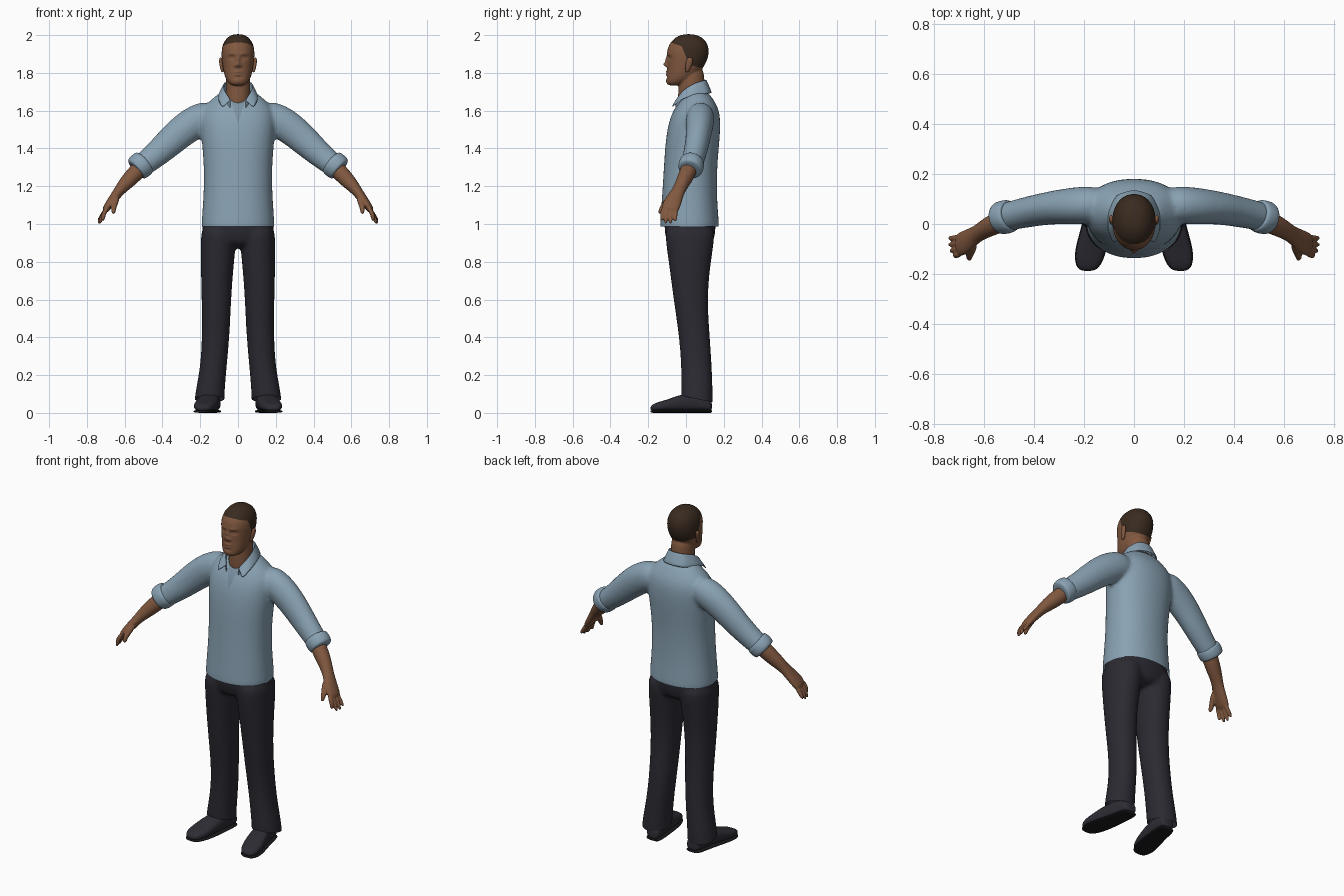
import bpy, bmesh, math
from mathutils import Vector

if "Cube" in bpy.data.objects:
    bpy.data.objects.remove(bpy.data.objects["Cube"])


def material(name, rgb):
    m = bpy.data.materials.new(name)
    m.use_nodes = True
    m.diffuse_color = (*rgb, 1)
    bsdf = next(n for n in m.node_tree.nodes if n.type == 'BSDF_PRINCIPLED')
    bsdf.inputs["Base Color"].default_value = (*rgb, 1)
    bsdf.inputs["Roughness"].default_value = 0.8
    return m


SHIRT = material("blue_shirt", (0.25, 0.36, 0.45))
UNDER = material("undershirt_blue", (0.20, 0.29, 0.37))
TROUSER = material("dark_trousers", (0.024, 0.023, 0.032))
SKIN = material("brown_skin", (0.22, 0.098, 0.050))
HAIR = material("dark_hair", (0.042, 0.024, 0.014))
SHOE = material("shoe_leather", (0.026, 0.025, 0.034))
SOLE = material("shoe_sole", (0.010, 0.010, 0.012))


def upright(rows):
    """Horizontal rings from rows of z, centre x, half width, front y, back y."""
    return [(Vector((cx, (f + b) / 2, z)), Vector((rx, 0, 0)), Vector((0, (b - f) / 2, 0)))
            for z, cx, rx, f, b in rows]


def limb(path):
    """Rings across a path of x, y, z, half width, half thickness."""
    pts = [Vector(p[:3]) for p in path]
    rings = []
    for i, p in enumerate(path):
        t = (pts[min(i + 1, len(pts) - 1)] - pts[max(i - 1, 0)]).normalized()
        u = Vector((0, 1, 0))
        u = (u - t * u.dot(t)).normalized()
        rings.append((pts[i], u * p[3], t.cross(u) * p[4]))
    return rings


def loft(bm, rings, side=1, n=16, power=2.0):
    loops = []
    for c, u, v in rings:
        loop = []
        for k in range(n):
            a = math.tau * k / n
            ca, sa = math.cos(a), math.sin(a)
            p = c + u * math.copysign(abs(ca) ** (2 / power), ca) \
                  + v * math.copysign(abs(sa) ** (2 / power), sa)
            loop.append(bm.verts.new((p.x * side, p.y, p.z)))
        loops.append(loop)
    for a, b in zip(loops, loops[1:]):
        for k in range(n):
            bm.faces.new((a[k], a[(k + 1) % n], b[(k + 1) % n], b[k]))
    bm.faces.new(loops[0])
    bm.faces.new(loops[-1])


def finish(name, bm, mats, voxel=0, relax=0, subdiv=2):
    """Make an object, round it, and fuse its pieces into one skin if voxel is set."""
    bmesh.ops.recalc_face_normals(bm, faces=bm.faces)
    me = bpy.data.meshes.new(name)
    bm.to_mesh(me)
    bm.free()
    ob = bpy.data.objects.new(name, me)
    bpy.context.scene.collection.objects.link(ob)
    if subdiv:
        ob.modifiers.new("round", 'SUBSURF').levels = subdiv
    if voxel:
        r = ob.modifiers.new("fuse", 'REMESH')
        r.mode, r.voxel_size = 'VOXEL', voxel
    if relax:
        s = ob.modifiers.new("relax", 'SMOOTH')
        s.factor, s.iterations = 0.5, relax
    dg = bpy.context.evaluated_depsgraph_get()
    ob.data = bpy.data.meshes.new_from_object(ob.evaluated_get(dg))
    ob.modifiers.clear()
    ob.data.materials.clear()
    for m in mats:
        ob.data.materials.append(m)
    ob.data.shade_smooth()
    return ob


def cut(bm, co, no, trim=False):
    bmesh.ops.bisect_plane(bm, geom=bm.verts[:] + bm.edges[:] + bm.faces[:], dist=1e-5,
                           plane_co=co, plane_no=no, clear_outer=trim)


def edit(ob, change):
    bm = bmesh.new()
    bm.from_mesh(ob.data)
    change(bm)
    bm.to_mesh(ob.data)
    bm.free()


# Shirt: body and both sleeves fused
bm = bmesh.new()
loft(bm, upright([
    (.93, 0, .198, -.142, .178), (1.0, 0, .196, -.14, .177), (1.1, 0, .188, -.132, .168),
    (1.2, 0, .183, -.125, .165), (1.3, 0, .183, -.119, .167), (1.4, 0, .19, -.113, .175),
    (1.5, 0, .2, -.102, .184), (1.58, 0, .2, -.08, .182), (1.63, 0, .175, -.05, .165),
    (1.67, 0, .13, -.022, .138), (1.71, 0, .08, -.005, .11)]), n=20, power=2.2)
sleeve = limb([(.11, .08, 1.59, .075, .08), (.22, .074, 1.548, .078, .092),
               (.31, .068, 1.482, .069, .086), (.397, .054, 1.4, .064, .076),
               (.47, .038, 1.338, .06, .066), (.54, .022, 1.283, .058, .06)])
for s in (1, -1):
    loft(bm, sleeve, s)
shirt = finish("shirt", bm, [SHIRT, UNDER], .011, 6)


def open_neck(bm):
    cut(bm, (0, 0, .988), (0, 0, -1), True)
    slope, low = .3, 1.53
    for s in (1, -1):
        cut(bm, (0, 0, low), (s, 0, -slope))
    for f in bm.faces:
        c = f.calc_center_median()
        if c.y < 0 and abs(c.x) < (c.z - low) * slope:
            f.material_index = 1


edit(shirt, open_neck)

# Rolled sleeve cuffs
cuff = limb([(.49, .034, 1.33, .05, .055), (.492, .033, 1.328, .066, .07),
             (.515, .028, 1.31, .069, .073), (.54, .022, 1.29, .066, .069),
             (.543, .021, 1.287, .05, .053)])
for s, side in ((1, "left"), (-1, "right")):
    bm = bmesh.new()
    loft(bm, cuff, s, 20)
    finish(side + "_cuff", bm, [SHIRT])

# Collar: folded strip, from the nape to the pointed tips
top = [(0, .108, 1.765), (.05, .094, 1.762), (.076, .04, 1.745), (.073, -.015, 1.71), (.036, -.055, 1.655)]
fall = [(0, .142, 1.695), (.075, .12, 1.69), (.108, .045, 1.685), (.108, -.025, 1.66), (.085, -.083, 1.615)]
bm = bmesh.new()
for s in (1, -1):
    rows = []
    for a, b in zip(top, fall):
        a, b = Vector(a), Vector(b)
        stand = Vector((a.x * .96, a.y * .95, a.z - .06))
        crest = a + (b - a) * .12 + Vector((0, 0, .004))
        rows.append([bm.verts.new((p.x * s, p.y, p.z)) for p in (stand, a, crest, b)])
    for p, q in zip(rows, rows[1:]):
        for k in range(3):
            bm.faces.new((p[k], q[k], q[k + 1], p[k + 1]))
bmesh.ops.remove_doubles(bm, verts=bm.verts, dist=1e-4)
bmesh.ops.subdivide_edges(bm, edges=bm.edges, cuts=1, use_grid_fill=True)
bmesh.ops.recalc_face_normals(bm, faces=bm.faces)
bmesh.ops.solidify(bm, geom=bm.faces[:], thickness=.007)
finish("collar", bm, [SHIRT], subdiv=1)

# Trousers: hips and both legs fused, hems trimmed
bm = bmesh.new()
loft(bm, upright([(1.06, 0, .175, -.105, .15), (1.0, 0, .192, -.118, .16),
                  (.93, 0, .192, -.112, .155), (.87, 0, .15, -.085, .13)]), n=20, power=2.2)
leg = upright([
    (1.0, .1, .092, -.11, .15), (.93, .103, .096, -.113, .155), (.8, .109, .09, -.094, .134),
    (.68, .113, .083, -.078, .12), (.55, .115, .078, -.06, .117), (.4, .118, .074, -.038, .128),
    (.25, .129, .071, -.026, .138), (.12, .147, .078, -.028, .143), (.06, .152, .081, -.026, .143),
    (.0, .152, .081, -.026, .143)])
for s in (1, -1):
    loft(bm, leg, s, 16, 2.15)
trousers = finish("trousers", bm, [TROUSER], .011, 4)
edit(trousers, lambda bm: cut(bm, (0, 0, .085), (0, -.2, -1), True))

# Shoes and soles share one outline: y, centre x, half width, top z
last = [(.138, .132, .03, .06), (.122, .134, .045, .085), (.05, .143, .05, .11), (-.03, .157, .057, .098),
        (-.1, .172, .062, .07), (-.155, .182, .054, .056), (-.19, .186, .03, .038)]
for s, side in ((1, "left"), (-1, "right")):
    for part, mat, grow in (("_shoe", SHOE, 0), ("_sole", SOLE, .003)):
        bm = bmesh.new()
        rings = []
        for y, cx, rx, z in last:
            low, high = (0, .016) if grow else (.01, z)
            rings.append((Vector((cx, y, (low + high) / 2)), Vector((rx + grow, 0, 0)),
                          Vector((0, 0, (high - low) / 2))))
        loft(bm, rings, s, 16, 2.8)
        finish(side + part, bm, [mat])

# Forearms with hands, thumb and four fingers
forearm = limb([(.48, .035, 1.335, .045, .045), (.55, .004, 1.262, .045, .046), (.6, -.022, 1.21, .037, .038),
                (.632, -.042, 1.172, .034, .028), (.658, -.062, 1.135, .045, .026),
                (.688, -.08, 1.095, .05, .022), (.708, -.086, 1.065, .044, .017)])
fingers = [(-.118, .715, -.128, 1.015), (-.096, .735, -.108, .998),
           (-.073, .742, -.083, .998), (-.052, .742, -.056, 1.012)]
for s, side in ((1, "left"), (-1, "right")):
    bm = bmesh.new()
    loft(bm, forearm, s)
    for ky, x, y, z in fingers:
        loft(bm, limb([(.69, ky, 1.09, .012, .013), (.714, (ky + y) / 2 - .003, 1.052, .0125, .013),
                       (x, y, z, .009, .01)]), s, 12)
    loft(bm, limb([(.64, -.075, 1.15, .018, .02), (.652, -.108, 1.112, .017, .018),
                   (.66, -.13, 1.08, .014, .014), (.658, -.142, 1.052, .009, .01)]), s, 12)
    finish(side + "_forearm_and_hand", bm, [SKIN], .005, 2)

# Head and neck
bm = bmesh.new()
loft(bm, upright([
    (1.732, 0, .032, -.098, -.03), (1.75, 0, .056, -.105, .01), (1.785, 0, .073, -.102, .06),
    (1.83, 0, .081, -.1, .095), (1.87, 0, .087, -.1, .115), (1.91, 0, .089, -.104, .124),
    (1.95, 0, .083, -.092, .118), (1.983, 0, .063, -.065, .095), (2.006, 0, .03, -.022, .05)]), n=20, power=2.15)
loft(bm, upright([(1.58, 0, .075, -.035, .11), (1.65, 0, .069, -.045, .105), (1.71, 0, .066, -.042, .1),
                  (1.77, 0, .066, -.042, .1), (1.84, 0, .06, -.03, .09)]))
head = finish("head_and_neck", bm, [SKIN, HAIR], .005, 4)

# Face relief: x, z, spread x, spread z, push along y
relief = [(0, 1.844, .011, .012, -.02), (0, 1.868, .009, .018, -.011), (.015, 1.838, .008, .008, -.007),
          (.034, 1.88, .017, .01, .011), (.034, 1.879, .01, .006, -.006), (.03, 1.902, .024, .008, -.004),
          (0, 1.806, .02, .006, -.007), (0, 1.791, .018, .006, -.006), (0, 1.776, .02, .006, .003),
          (0, 1.758, .02, .012, -.004)]


def shape_face(bm):
    for v in bm.verts:
        if v.co.y < -.045 and v.co.z > 1.735:
            x, z = abs(v.co.x), v.co.z
            v.co.y += sum(d * math.exp(-((x - cx) / w) ** 2 - ((z - cz) / h) ** 2)
                          for cx, cz, w, h, d in relief)
    # Hairline: crown, or behind the temple and above the nape
    planes = [(Vector((0, -.07, 1.957)), Vector((0, .35, 1))),
              (Vector((0, .0, 1.885)), Vector((0, 1, .4))),
              (Vector((0, .06, 1.832)), Vector((0, .25, 1)))]
    for co, no in planes:
        cut(bm, co, no)
    for f in bm.faces:
        c = f.calc_center_median()
        crown, temple, nape = ((c - co).dot(no) > 0 for co, no in planes)
        f.material_index = int(crown or (temple and nape))


edit(head, shape_face)

# Ears
for s, side in ((1, "left"), (-1, "right")):
    bm = bmesh.new()
    loft(bm, upright([(1.802, .081, .006, -.004, .012), (1.82, .085, .009, -.005, .022),
                      (1.85, .09, .01, -.004, .036), (1.872, .092, .009, .004, .038),
                      (1.882, .09, .005, .012, .03)]), s, 12)
    finish(side + "_ear", bm, [SKIN])
